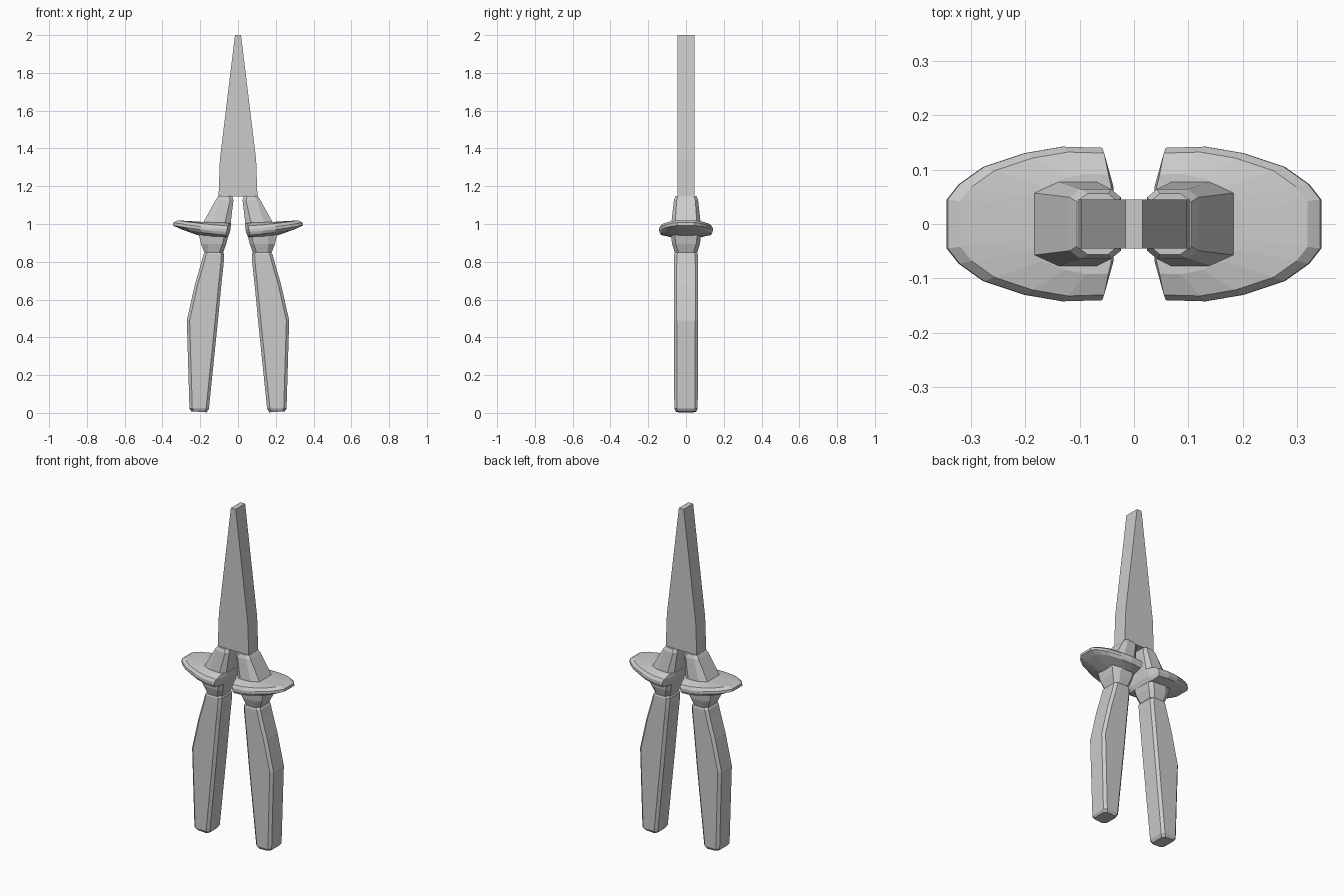
import bpy, bmesh


def loft(name, rings, mirror=True):
    """Skin equal-length rings of points, cap both ends, mirror across x."""
    bm = bmesh.new()
    vs = [[bm.verts.new(p) for p in ring] for ring in rings]
    n = len(vs[0])
    for a, b in zip(vs, vs[1:]):
        for i in range(n):
            j = (i + 1) % n
            bm.faces.new((a[i], a[j], b[j], b[i]))
    bm.faces.new(vs[0][::-1])
    bm.faces.new(vs[-1])
    bmesh.ops.recalc_face_normals(bm, faces=bm.faces)
    mesh = bpy.data.meshes.new(name)
    bm.to_mesh(mesh)
    bm.free()
    ob = bpy.data.objects.new(name, mesh)
    bpy.context.collection.objects.link(ob)
    if mirror:
        m = ob.modifiers.new("Mirror", 'MIRROR')
        m.use_mirror_merge = False
    return ob


def octagon(x0, x1, h, z, ci=0.015, co=0.015, cy=0.015, tilt=0.0):
    """Chamfered rectangle: inner/outer chamfers ci/co along x, cy along y."""
    pts = [(x0 + ci, -h), (x1 - co, -h), (x1, -h + cy), (x1, h - cy),
           (x1 - co, h), (x0 + ci, h), (x0, h - cy), (x0, -h + cy)]
    return [(x, y, z + tilt * (x - x0)) for x, y in pts]


# Tapered nose, flat front and back
nose = [(-0.103, 1.145), (0.103, 1.145), (0.096, 1.34), (0.016, 2.0),
        (-0.016, 2.0), (-0.096, 1.34)]
loft("tapered_jaws", [[(x, y, z) for x, z in nose] for y in (-0.045, 0.045)],
     mirror=False)

# Bent handle grips
loft("handle_grip", [
    octagon(0.165, 0.247, 0.052, 0.003, tilt=0.06),
    octagon(0.154, 0.257, 0.062, 0.022),
    octagon(0.106, 0.271, 0.064, 0.49),
    octagon(0.088, 0.228, 0.064, 0.68),
    octagon(0.076, 0.196, 0.064, 0.79),
    octagon(0.073, 0.183, 0.063, 0.84),
    octagon(0.080, 0.176, 0.058, 0.85),
])

# Flared neck below the guard
loft("lower_neck", [
    octagon(0.080, 0.176, 0.058, 0.845, 0.02, 0.02, 0.02),
    octagon(0.062, 0.196, 0.074, 0.895, 0.02, 0.035, 0.02),
    octagon(0.050, 0.207, 0.080, 0.945, 0.02, 0.05, 0.02),
])

# Tapered shoulder above the guard
loft("upper_shoulder", [
    octagon(0.045, 0.200, 0.080, 0.96, 0.03, 0.05, 0.02),
    octagon(0.038, 0.183, 0.077, 1.01, 0.03, 0.045, 0.02),
    octagon(0.024, 0.118, 0.064, 1.127, 0.018, 0.02, 0.015),
    octagon(0.030, 0.105, 0.056, 1.147, 0.018, 0.02, 0.015),
])

# Rounded finger guard, straight on its inner side and rising outward
half = [(0.0, 0.075), (0.018, 0.14), (0.09, 0.142), (0.16, 0.13),
        (0.235, 0.105), (0.28, 0.073), (0.302, 0.045)]
outline = [(x, -y) for x, y in half] + [(x, y) for x, y in half[::-1]]


def guard_ring(sx, sy, x0, z, rise):
    return [(x0 + x * sx, y * sy, z + rise * (x / 0.3) ** 1.5)
            for x, y in outline]


loft("finger_guard", [
    guard_ring(0.50, 0.62, 0.052, 0.932, 0.005),
    guard_ring(0.86, 0.95, 0.049, 0.941, 0.034),
    guard_ring(1.00, 1.00, 0.042, 0.958, 0.034),
    guard_ring(1.00, 1.00, 0.040, 0.973, 0.034),
    guard_ring(0.93, 0.93, 0.038, 0.990, 0.029),
    guard_ring(0.55, 0.65, 0.037, 1.006, 0.006),
])
